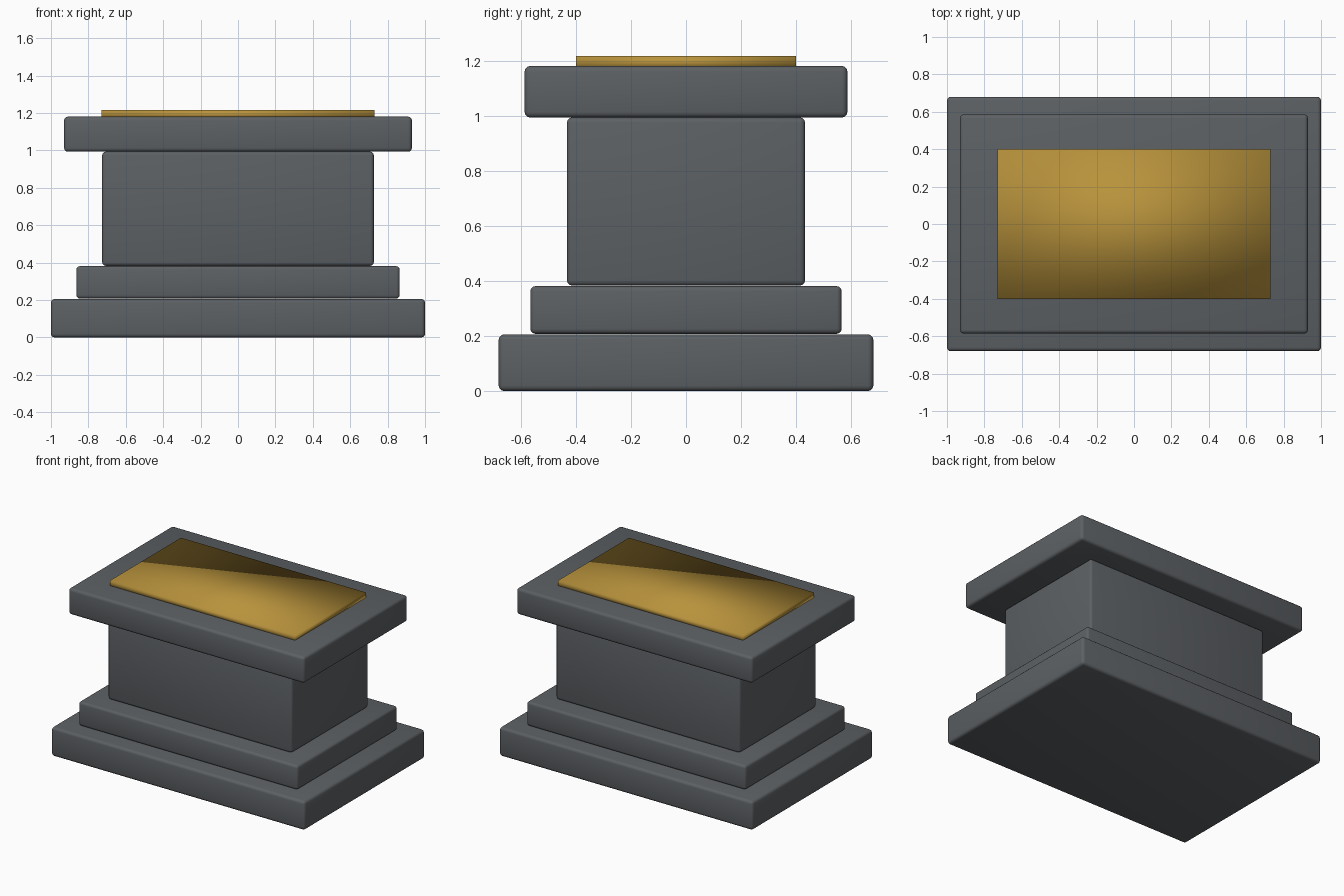
import bpy
import bmesh
from mathutils import Matrix, Vector

cube = bpy.data.objects.get("Cube")
if cube:
    bpy.data.objects.remove(cube, do_unlink=True)


def make_material(name, rgb):
    mat = bpy.data.materials.new(name)
    mat.use_nodes = True
    colour = (*rgb, 1.0)
    mat.diffuse_color = colour
    mat.node_tree.nodes["Principled BSDF"].inputs["Base Color"].default_value = colour
    return mat


def make_slab(name, half_x, half_y, bottom, top, mat, bevel=0.0):
    """Smooth-shaded block with optional softened edges."""
    bm = bmesh.new()
    size = Vector((2 * half_x, 2 * half_y, top - bottom, 1))
    place = Matrix.Translation((0, 0, (top + bottom) / 2)) @ Matrix.Diagonal(size)
    bmesh.ops.create_cube(bm, size=1, matrix=place)
    for face in bm.faces:
        face.smooth = True
    mesh = bpy.data.meshes.new(name)
    bm.to_mesh(mesh)
    bm.free()
    mesh.materials.append(mat)
    obj = bpy.data.objects.new(name, mesh)
    bpy.context.collection.objects.link(obj)
    if bevel:
        mod = obj.modifiers.new("soft_edges", "BEVEL")
        mod.width = bevel
        mod.segments = 3
        mod.limit_method = "NONE"
        mod.harden_normals = False
    return obj


stone = make_material("dark grey stone", (0.108, 0.118, 0.127))
gold = make_material("gold", (0.48, 0.29, 0.045))

# Stacked pedestal tiers, bottom to top
make_slab("base_slab", 1.0, 0.68, 0.0, 0.206, stone, 0.02)
make_slab("lower_step", 0.864, 0.565, 0.208, 0.381, stone, 0.018)
make_slab("pedestal_body", 0.726, 0.432, 0.383, 0.993, stone, 0.018)
make_slab("cap_slab", 0.93, 0.586, 0.993, 1.18, stone, 0.02)

# Gold plate lying on the cap
make_slab("top_plate", 0.73, 0.4, 1.17, 1.216, gold)
